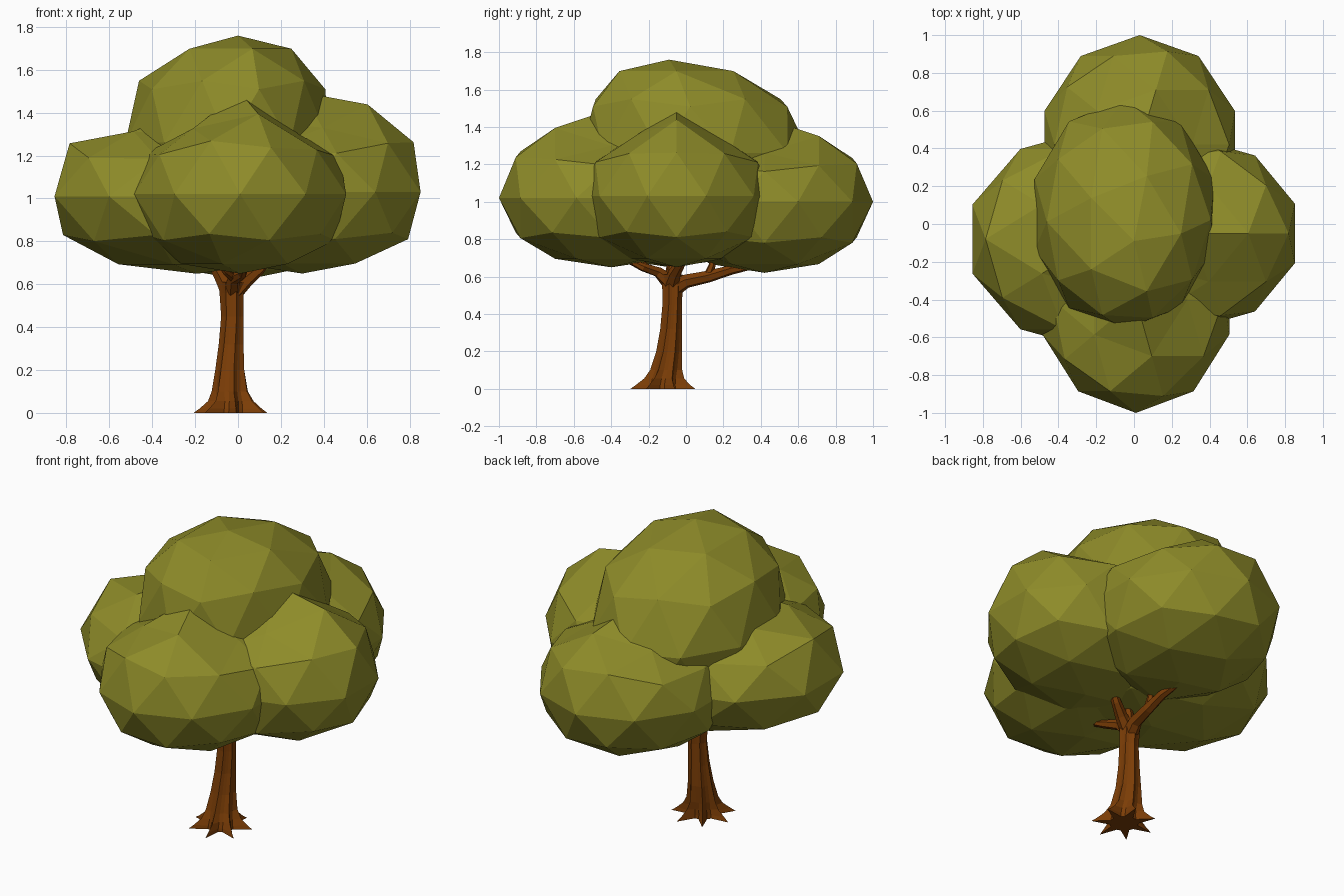
import bpy, bmesh
from math import sin, cos, pi
from mathutils import Vector

if "Cube" in bpy.data.objects:
    bpy.data.objects.remove(bpy.data.objects["Cube"])


def material(name, rgb):
    m = bpy.data.materials.new(name)
    m.diffuse_color = (*rgb, 1)
    m.use_nodes = True
    m.node_tree.nodes["Principled BSDF"].inputs["Base Color"].default_value = m.diffuse_color
    return m


LEAF = material("olive_leaves", (0.27, 0.26, 0.022))
BARK = material("brown_bark", (0.20, 0.047, 0.002))


def finish(bm, name, mat):
    bmesh.ops.recalc_face_normals(bm, faces=bm.faces)
    mesh = bpy.data.meshes.new(name)
    bm.to_mesh(mesh)
    bm.free()
    mesh.materials.append(mat)
    obj = bpy.data.objects.new(name, mesh)
    bpy.context.collection.objects.link(obj)
    return obj


def clump(name, center, rx, ry, up, down, tent=(0, 0), lean=(0, 0)):
    """Faceted leaf ball; tent drops the crown's sides, lean shifts its peak."""
    bm = bmesh.new()
    bmesh.ops.create_icosphere(bm, subdivisions=2, radius=1)
    for v in bm.verts:
        x, y, z = v.co
        h = max(z, 0) ** 2
        rz = up if z > 0 else down
        drop = h * (tent[0] * abs(x) + tent[1] * abs(y))
        v.co = Vector(center) + Vector((x * rx + lean[0] * h, y * ry + lean[1] * h,
                                        z * (1.15 - 0.2 * abs(z)) * rz - drop))
    return finish(bm, name, LEAF)


def loft(name, rings):
    """Skin a list of equal-length rings of points and cap both ends."""
    bm = bmesh.new()
    loops = [[bm.verts.new(p) for p in ring] for ring in rings]
    n = len(loops[0])
    for a, b in zip(loops, loops[1:]):
        for i in range(n):
            j = (i + 1) % n
            bm.faces.new((a[i], a[j], b[j], b[i]))
    bm.faces.new(loops[0])
    bm.faces.new(loops[-1])
    return finish(bm, name, BARK)


def branch(name, path, radii, sides=6):
    """Tapered limb along a path."""
    pts = [Vector(p) for p in path]
    rings = []
    for i, (p, r) in enumerate(zip(pts, radii)):
        d = (pts[min(i + 1, len(pts) - 1)] - pts[max(i - 1, 0)]).normalized()
        u = d.cross(Vector((0.31, -0.95, 0.1))).normalized()
        w = d.cross(u)
        rings.append([p + r * (cos(2 * pi * k / sides) * u + sin(2 * pi * k / sides) * w)
                      for k in range(sides)])
    return loft(name, rings)


# Leaf clumps: center, x and y radius, upward and downward radius, tent, lean
clump("front_leaves", (0.01, -0.40, 1.02), 0.52, 0.60, 0.50, 0.39, (0.36, 0))
clump("back_leaves", (0.03, 0.42, 1.00), 0.53, 0.58, 0.47, 0.40, (0.34, 0))
clump("left_leaves", (-0.19, -0.08, 1.01), 0.70, 0.59, 0.45, 0.38, (0, 0.32))
clump("right_leaves", (0.30, -0.05, 1.03), 0.58, 0.51, 0.49, 0.40, (0, 0.3))
clump("top_leaves", (-0.05, 0.05, 1.26), 0.50, 0.61, 0.526, 0.50, (0, 0), (0.05, -0.14))

# Trunk with seven pointed roots: x, y, z, tip radius, valley radius
levels = [(-0.03, -0.12, 0.00, 0.178, 0.078),
          (-0.03, -0.12, 0.02, 0.150, 0.076),
          (-0.03, -0.115, 0.055, 0.110, 0.072),
          (-0.035, -0.105, 0.10, 0.088, 0.068),
          (-0.035, -0.09, 0.20, 0.071, 0.061),
          (-0.03, -0.08, 0.32, 0.060, 0.051),
          (-0.025, -0.075, 0.45, 0.054, 0.047),
          (-0.03, -0.075, 0.56, 0.057, 0.050),
          (-0.03, -0.08, 0.61, 0.062, 0.055)]
rings = []
for cx, cy, z, tip, valley in levels:
    ring = []
    for k in range(21):
        a = 2 * pi * k / 21 + 0.35 + 0.5 * z
        r = tip if k % 3 == 0 else valley
        ring.append((cx + r * cos(a), cy + r * sin(a), z))
    rings.append(ring)
loft("trunk", rings)

# Main limbs reaching into the leaves
branch("back_limb", [(-0.03, -0.07, 0.53), (-0.01, 0.0, 0.575), (0.0, 0.12, 0.60),
                     (0.0, 0.24, 0.635), (-0.02, 0.42, 0.67)],
       [0.045, 0.038, 0.033, 0.026, 0.014])
branch("front_limb", [(-0.03, -0.09, 0.57), (-0.02, -0.15, 0.625), (0.02, -0.23, 0.65),
                      (0.03, -0.32, 0.69)], [0.042, 0.030, 0.023, 0.013])
branch("right_limb", [(-0.02, -0.08, 0.56), (0.04, -0.06, 0.62), (0.10, -0.03, 0.67),
                      (0.17, 0.0, 0.76)], [0.042, 0.034, 0.027, 0.014])
branch("left_limb", [(-0.04, -0.08, 0.56), (-0.075, -0.075, 0.63), (-0.11, -0.07, 0.69),
                     (-0.16, -0.05, 0.78)], [0.042, 0.035, 0.028, 0.014])
branch("center_limb", [(-0.03, -0.08, 0.57), (-0.02, -0.07, 0.66), (0.0, -0.06, 0.80)],
       [0.040, 0.026, 0.015])
# Twigs
branch("back_twig", [(0.0, 0.12, 0.61), (0.0, 0.14, 0.66), (-0.01, 0.15, 0.74)],
       [0.024, 0.019, 0.011])
branch("front_twig", [(-0.02, -0.16, 0.63), (-0.06, -0.22, 0.66), (-0.10, -0.27, 0.72)],
       [0.022, 0.016, 0.009])
